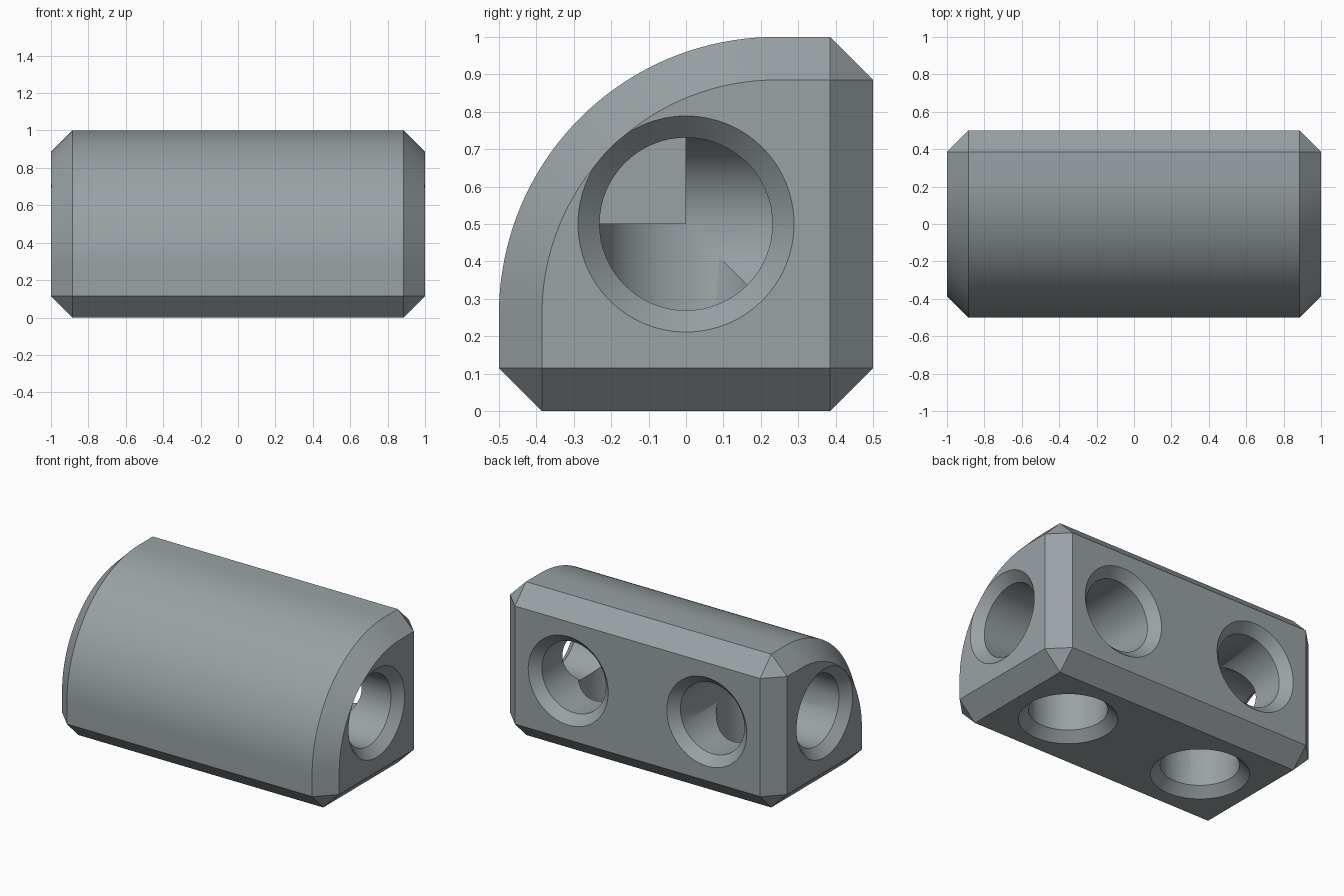
import bpy
import bmesh
from math import cos, sin, pi
from mathutils import Vector

cube = bpy.data.objects.get("Cube")
if cube:
    bpy.data.objects.remove(cube, do_unlink=True)

CHAMFER = 0.115
ARC_RADIUS = 0.74
ARC_STEPS = 40
HOLE_RADIUS = 0.231
RIM_RADIUS = 0.289
HALF = 0.5
GREY = (0.32, 0.36, 0.375, 1)


def make_object(name, bm):
    bmesh.ops.recalc_face_normals(bm, faces=bm.faces)
    mesh = bpy.data.meshes.new(name)
    bm.to_mesh(mesh)
    bm.free()
    obj = bpy.data.objects.new(name, mesh)
    bpy.context.collection.objects.link(obj)
    return obj


def arc(radius):
    """Rounded front top edge, as (y, z) points."""
    cy, cz = ARC_RADIUS - HALF, 1 - ARC_RADIUS
    angles = [pi / 2 * (1 + i / ARC_STEPS) for i in range(ARC_STEPS + 1)]
    return [(cy + radius * cos(a), cz + radius * sin(a)) for a in angles]


def make_body():
    """Chamfered beam: convex hull of its end and inset profiles."""
    c, h = CHAMFER, HALF - CHAMFER
    outer = [(-h, 0), (h, 0), (HALF, c), (HALF, 1 - c), (h, 1), (-HALF, c)]
    inner = [(-h, c), (h, c), (h, 1 - c)]
    outer += arc(ARC_RADIUS)
    inner += arc(ARC_RADIUS - c)
    bm = bmesh.new()
    for side in (-1, 1):
        for x, profile in ((1 - c, outer), (1, inner)):
            for y, z in profile:
                bm.verts.new((side * x, y, z))
    bmesh.ops.convex_hull(bm, input=bm.verts)
    bmesh.ops.dissolve_limit(bm, angle_limit=0.002, verts=bm.verts, edges=bm.edges)
    return make_object("corner_beam", bm)


def add_hole(bm, centre, direction):
    """Blind countersunk hole, from the middle of the beam out through a face."""
    depth, extra = RIM_RADIUS - HOLE_RADIUS, 0.05
    profile = [(0, 0), (HOLE_RADIUS, 0), (HOLE_RADIUS, HALF - depth),
               (RIM_RADIUS + extra, HALF + extra), (0, HALF + extra)]
    across = Vector((direction.y, direction.z, direction.x))
    others = set(bm.verts)
    verts = [bm.verts.new(centre + across * r + direction * t) for r, t in profile]
    edges = [bm.edges.new(pair) for pair in zip(verts, verts[1:])]
    bmesh.ops.spin(bm, geom=verts + edges, axis=direction, cent=centre,
                   angle=2 * pi, steps=64)
    added = [v for v in bm.verts if v not in others]
    bmesh.ops.remove_doubles(bm, verts=added, dist=0.0001)


# Solid beam
body = make_body()

# End, back and bottom holes meeting inside each half
holes = bmesh.new()
for side in (-1, 1):
    for direction in ((side, 0, 0), (0, 1, 0), (0, 0, -1)):
        add_hole(holes, Vector((side * HALF, 0, HALF)), Vector(direction))
cutter = make_object("hole_cutter", holes)
cutter.hide_render = True

bpy.ops.object.select_all(action='DESELECT')
bpy.context.view_layer.objects.active = body
body.select_set(True)
mod = body.modifiers.new("holes", 'BOOLEAN')
mod.operation = 'DIFFERENCE'
mod.solver = 'EXACT'
mod.use_self = True
mod.object = cutter
bpy.ops.object.modifier_apply(modifier=mod.name)
bpy.data.objects.remove(cutter, do_unlink=True)

# Slate grey finish
slate = bpy.data.materials.new("slate_grey")
slate.use_nodes = True
slate.diffuse_color = GREY
slate.node_tree.nodes["Principled BSDF"].inputs["Base Color"].default_value = GREY
body.data.materials.clear()
body.data.materials.append(slate)

bpy.ops.object.shade_smooth_by_angle(angle=pi / 6)
